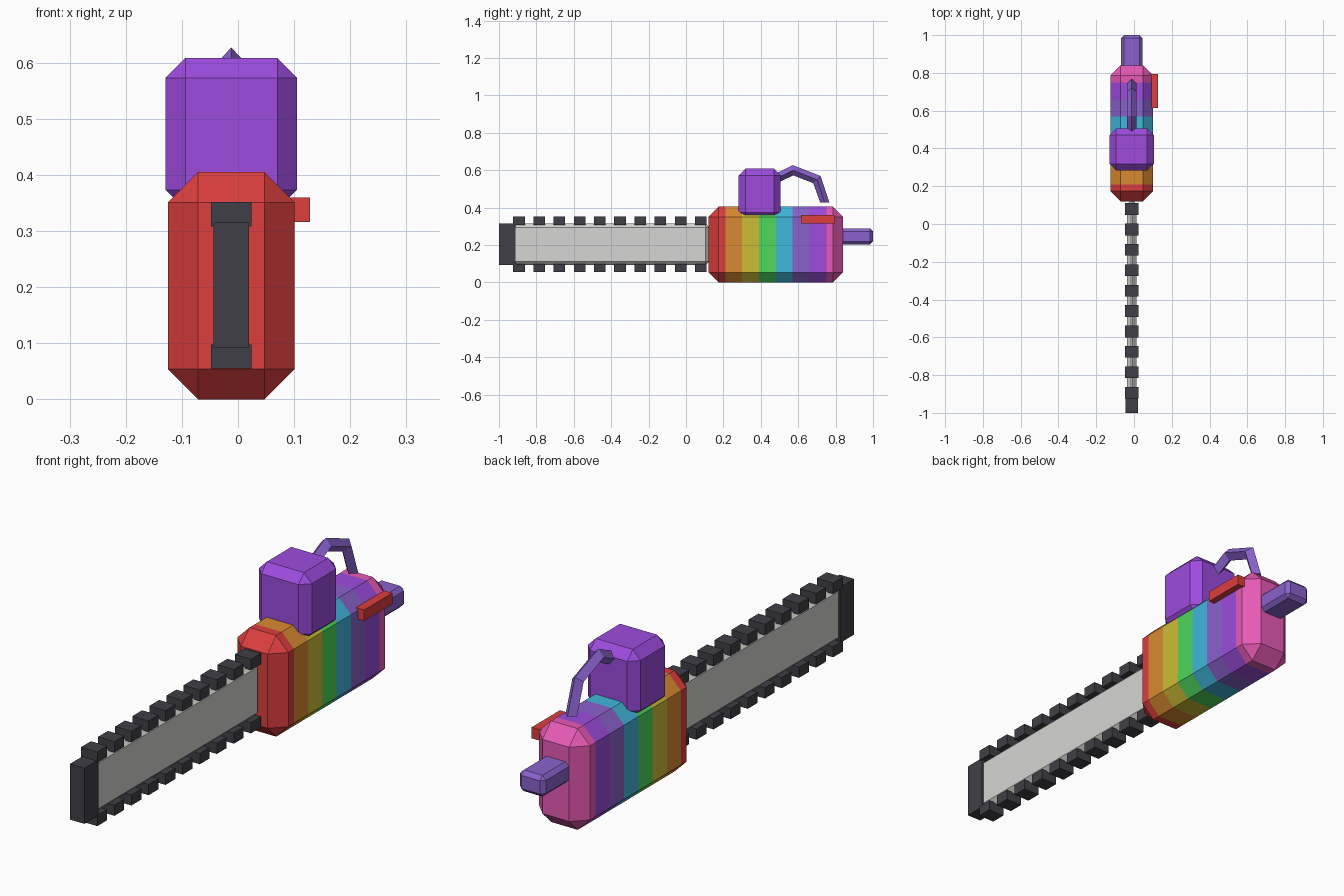
import bpy, bmesh, math
from mathutils import Vector

if "Cube" in bpy.data.objects:
    bpy.data.objects.remove(bpy.data.objects["Cube"], do_unlink=True)

CX = -0.012  # centre line of the saw


def material(name, rgb):
    """Flat material from an sRGB 0-255 colour."""
    lin = [((c / 255 + 0.055) / 1.055) ** 2.4 for c in rgb] + [1.0]
    m = bpy.data.materials.new(name)
    m.use_nodes = True
    m.diffuse_color = lin
    m.node_tree.nodes["Principled BSDF"].inputs["Base Color"].default_value = lin
    return m


red = material("red", (220, 62, 62))
orange = material("orange", (218, 138, 48))
yellow = material("yellow", (206, 190, 54))
green = material("green", (78, 216, 92))
cyan = material("cyan", (65, 183, 220))
violet = material("blue violet", (138, 98, 205))
purple = material("purple", (157, 75, 222))
pink = material("pink", (232, 90, 182))
dark = material("dark grey", (64, 63, 70))
steel = material("light grey", (214, 214, 211))


def add_object(name, bm, mats):
    me = bpy.data.meshes.new(name)
    bm.normal_update()
    bm.to_mesh(me)
    bm.free()
    for m in mats:
        me.materials.append(m)
    ob = bpy.data.objects.new(name, me)
    bpy.context.collection.objects.link(ob)
    return ob


def box_mesh(x, y, z, chamfer=0.0):
    """Box spanning the given (low, high) ranges, with cut corners."""
    bm = bmesh.new()
    bmesh.ops.create_cube(bm, size=1)
    for v in bm.verts:
        v.co = [(lo + hi) / 2 + c * (hi - lo) for c, (lo, hi) in zip(v.co, (x, y, z))]
    if chamfer:
        bmesh.ops.bevel(bm, geom=bm.edges[:], offset=chamfer, segments=1,
                        profile=0.5, affect='EDGES')
    return bm


def box(name, half_x, y, z, mat, chamfer=0.0):
    return add_object(name, box_mesh((CX - half_x, CX + half_x), y, z, chamfer), [mat])


# Striped body: slice the chamfered block into even bands along its length
stripes = [red, orange, yellow, green, cyan, violet, purple, pink]
start, band = 0.12, 0.09
bm = box_mesh((CX - 0.113, CX + 0.113), (start, start + band * len(stripes)),
              (0, 0.405), 0.054)
for i in range(1, len(stripes)):
    bmesh.ops.bisect_plane(bm, geom=bm.verts[:] + bm.edges[:] + bm.faces[:],
                           plane_co=(0, start + band * i, 0), plane_no=(0, 1, 0))
for f in bm.faces:
    k = int((f.calc_center_median().y - start) / band)
    f.material_index = max(0, min(len(stripes) - 1, k))
add_object("body", bm, stripes)

# Engine block, rear grip and side lever
box("engine_block", 0.117, (0.282, 0.506), (0.338, 0.608), purple, 0.035)
box("rear_grip", 0.057, (0.80, 1.0), (0.204, 0.289), violet, 0.016)
add_object("side_lever", box_mesh((0.085, 0.128), (0.615, 0.793), (0.316, 0.36)), [red])

# Guide bar with its dark nose
box("guide_bar", 0.024, (-0.94, 0.125), (0.092, 0.315), steel, 0.02)
box("bar_nose", 0.032, (-1.0, -0.912), (0.092, 0.315), dark)

# Chain teeth along both edges of the bar
for i in range(10):
    y = -0.893 + 0.108 * i
    for side, z in (("lower", (0.055, 0.098)), ("upper", (0.308, 0.352))):
        box(f"{side}_tooth_{i + 1}", 0.036, (y - 0.031, y + 0.031), z, dark)

# Top handle: diamond section mitred along a bent path
path = [Vector(p) for p in ((CX, 0.47, 0.55), (CX, 0.572, 0.6),
                            (CX, 0.70, 0.55), (CX, 0.742, 0.428))]
radius = 0.025
side = Vector((1, 0, 0))
bm = bmesh.new()
rings = []
for i, p in enumerate(path):
    before = (p - path[i - 1]).normalized() if i else (path[1] - p).normalized()
    after = (path[i + 1] - p).normalized() if i < len(path) - 1 else Vector((0, 0, -1))
    up = side.cross((before + after).normalized())
    up *= 1 / max(0.5, up.dot(side.cross(before)))
    rings.append([bm.verts.new(p + radius * (side * math.cos(a) + up * math.sin(a)))
                  for a in (math.pi / 2 * k for k in range(4))])
rings[-1][0].co.z = rings[-1][2].co.z
for r in rings[-1]:
    r.co.z = path[-1].z
for a, b in zip(rings, rings[1:]):
    for k in range(4):
        n = (k + 1) % 4
        bm.faces.new((a[k], a[n], b[n], b[k]))
bm.faces.new(rings[0])
bm.faces.new(rings[-1])
bmesh.ops.recalc_face_normals(bm, faces=bm.faces[:])
add_object("top_handle", bm, [violet])
